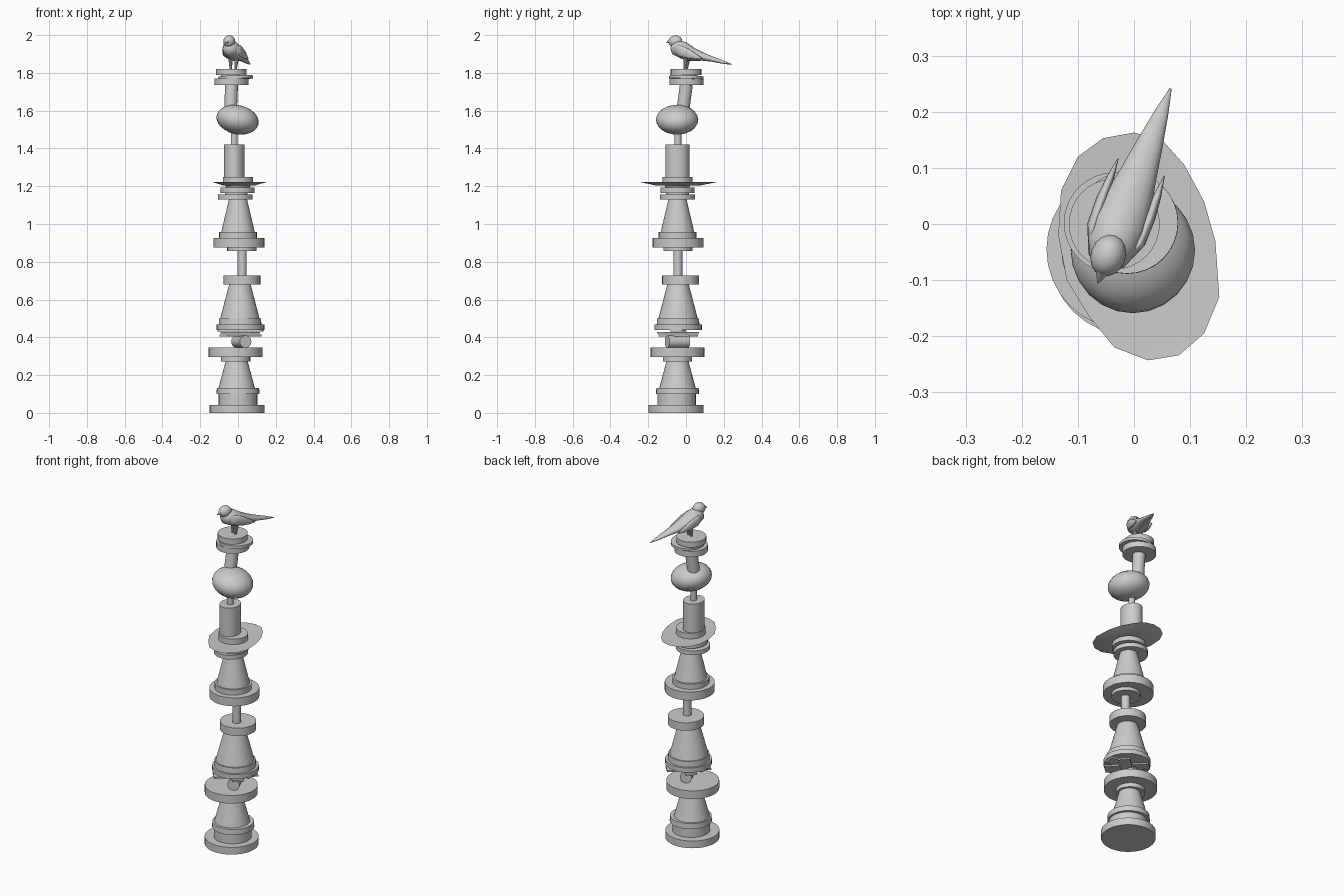
import bpy, bmesh, math
from mathutils import Matrix, Vector

if "Cube" in bpy.data.objects:
    bpy.data.objects.remove(bpy.data.objects["Cube"])


def finish(name, bm, angle=35):
    bmesh.ops.recalc_face_normals(bm, faces=bm.faces)
    me = bpy.data.meshes.new(name)
    bm.to_mesh(me)
    bm.free()
    ob = bpy.data.objects.new(name, me)
    bpy.context.collection.objects.link(ob)
    bpy.ops.object.select_all(action='DESELECT')
    ob.select_set(True)
    bpy.context.view_layer.objects.active = ob
    bpy.ops.object.shade_smooth_by_angle(angle=math.radians(angle))
    return ob


def tube(name, a, b, r1, r2=None, n=32, sx=1.0):
    """Cylinder or frustum between two points."""
    a, b = Vector(a), Vector(b)
    d = b - a
    bm = bmesh.new()
    bmesh.ops.create_cone(bm, cap_ends=True, segments=n, radius1=r1,
                          radius2=r1 if r2 is None else r2, depth=d.length)
    bmesh.ops.scale(bm, vec=(sx, 1, 1), verts=bm.verts)
    m = Matrix.Translation((a + b) / 2) @ Vector((0, 0, 1)).rotation_difference(d).to_matrix().to_4x4()
    bm.transform(m)
    return finish(name, bm)


def ball(name, loc, radii, rot=None, n=24):
    bm = bmesh.new()
    bmesh.ops.create_uvsphere(bm, u_segments=n, v_segments=n // 2, radius=1)
    bm.transform(Matrix.Translation(loc) @ (rot or Matrix()) @ Matrix.Diagonal((*radii, 1)))
    return finish(name, bm, 80)


# upright turned pieces: name, x, y, z0, z1, bottom radius, top radius
STACK = [
    ("base_disc", -.005, -.053, 0, .043, .146, .146),
    ("base_step", 0, -.05, .043, .10, .102, .102),
    ("lower_pot_rim", 0, -.045, .10, .132, .114, .112),
    ("lower_pot", -.007, -.045, .132, .275, .096, .058),
    ("lower_collar", -.013, -.045, .273, .298, .078, .078),
    ("lower_wide_disc", -.013, -.045, .297, .345, .143, .143),
    ("middle_disc", .013, -.042, .44, .467, .126, .126),
    ("middle_pot_rim", .011, -.042, .467, .50, .113, .111),
    ("middle_pot", .01, -.042, .50, .68, .104, .057),
    ("middle_cap", .02, -.028, .68, .727, .098, .098),
    ("middle_rod", .022, -.043, .72, .86, .024, .024),
    ("upper_collar", .02, -.043, .856, .88, .077, .077),
    ("upper_wide_disc", .005, -.042, .876, .926, .135, .135),
    ("upper_pot_rim", 0, -.045, .926, .957, .10, .10),
    ("upper_pot", 0, -.045, .957, 1.13, .089, .048),
    ("cap_disc_low", -.015, -.045, 1.13, 1.155, .092, .092),
    ("cap_spacer", -.01, -.045, 1.15, 1.17, .06, .06),
    ("cap_disc_high", -.002, -.045, 1.165, 1.193, .09, .09),
    ("plate_support", 0, -.045, 1.19, 1.21, .06, .07),
    ("plate_collar", 0, -.045, 1.212, 1.25, .08, .08),
    ("short_rod", -.02, -.043, 1.41, 1.49, .018, .018),
    ("perch_disc", -.035, .002, 1.735, 1.77, .09, .09),
    ("perch_spacer", -.03, 0, 1.765, 1.795, .06, .06),
    ("perch_top", -.035, 0, 1.788, 1.82, .081, .081),
]
for name, x, y, z0, z1, r1, r2 in STACK:
    tube(name, (x, y, z0), (x, y, z1), r1, r2)

tube("roller", (.04, -.10, .377), (-.005, .01, .377), .033, n=24)
tube("oval_cylinder", (-.02, -.045, 1.25), (-.02, -.045, 1.42), .064, sx=.86)
tube("leaning_rod", (-.04, -.018, 1.59), (-.034, .002, 1.738), .034)
tube("perch_shim", (-.012, .002, 1.768), (-.0125, .0025, 1.784), .091)

# crossed thin slats
for i, (ang, z) in enumerate(((42, .41), (-48, .425), (-5, .435))):
    bm = bmesh.new()
    bmesh.ops.create_cube(bm, size=1)
    bm.transform(Matrix.Translation((.013, -.042, z)) @ Matrix.Rotation(math.radians(ang), 4, 'Z')
                 @ Matrix.Diagonal((.24, .065, .009, 1)))
    finish(f"slat_{i}", bm)

# irregular thin plate, dished towards the middle
OUTLINE = [(-.055, .153), (0, .163), (.05, .15), (.09, .105), (.125, .04), (.145, -.03),
           (.152, -.13), (.125, -.195), (.08, -.234), (.025, -.243), (-.035, -.22),
           (-.08, -.165), (-.12, -.1), (-.135, -.02), (-.13, .06), (-.1, .12)]
bm = bmesh.new()
rim = [bm.verts.new((x, y, 1.222)) for x, y in OUTLINE]
for z in (1.203, 1.217):
    inner = [bm.verts.new((x * .55, -.045 + (y + .045) * .55, z)) for x, y in OUTLINE]
    for i in range(len(rim)):
        j = (i + 1) % len(rim)
        bm.faces.new((rim[i], rim[j], inner[j], inner[i]))
    bm.faces.new(inner)
finish("oval_plate", bm)

# egg stone
ball("egg_stone", (-.002, -.047, 1.552), (.113, .112, .077), Matrix.Rotation(math.radians(12), 4, 'Y'))

# bird frame: s runs beak to tail, w sideways
T, W = Vector((.35, .937, 0)), Vector((.937, -.35, 0))


def bird(s, w, z):
    return Vector((-.025, 0, z)) + T * s + W * w


ROT = Matrix((W, T, (0, 0, 1))).transposed().to_4x4()


def loft(name, sections, side=0, n=16):
    """Skin of oval rings: s, w, z, half width, half height."""
    bm = bmesh.new()
    rings = [[bm.verts.new(bird(s, side * w + hw * math.cos(2 * math.pi * k / n),
                                z + hh * math.sin(2 * math.pi * k / n))) for k in range(n)]
             for s, w, z, hw, hh in sections]
    for a, b in zip(rings, rings[1:]):
        for k in range(n):
            bm.faces.new((a[k], a[k - 1], b[k - 1], b[k]))
    bm.faces.new(rings[0])
    bm.faces.new(rings[-1])
    return finish(name, bm, 70)


loft("bird_body", [(-.083, 0, 1.93, .012, .014), (-.07, 0, 1.928, .034, .032), (-.04, 0, 1.928, .046, .046),
                   (0, 0, 1.913, .05, .049), (.04, 0, 1.899, .044, .037), (.09, 0, 1.888, .034, .023),
                   (.15, 0, 1.873, .024, .014), (.21, 0, 1.857, .013, .009), (.258, 0, 1.845, .002, .002)])
ball("bird_head", bird(-.06, 0, 1.966), (.031, .038, .033), ROT, 16)
tube("bird_beak", bird(-.08, 0, 1.972), bird(-.113, 0, 1.958), .017, .001, 12)
for side, tag in ((-1, "left"), (1, "right")):
    loft(f"bird_wing_{tag}", [(-.05, .036, 1.925, .006, .018), (-.02, .045, 1.918, .01, .03),
                              (.03, .046, 1.902, .01, .026), (.07, .045, 1.888, .007, .016),
                              (.108, .044, 1.876, .001, .002)], side, 12)
    tube(f"bird_leg_{tag}", bird(-.002, side * .013, 1.815), bird(.005, side * .018, 1.885), .006, .013, 10)
